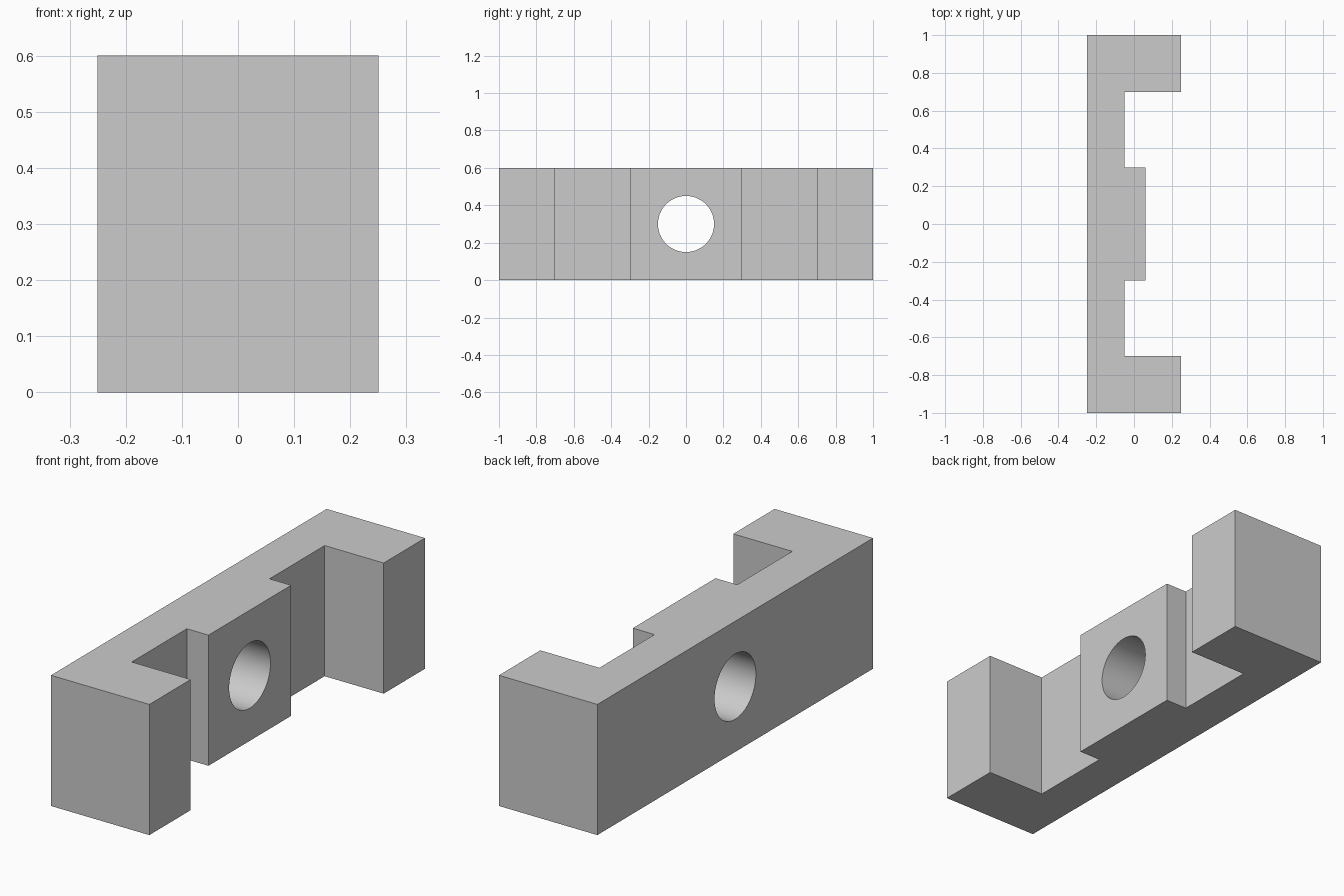
import bpy
import bmesh

HEIGHT = 0.6
BACK, WEB, BOSS, ARM = -0.25, -0.05, 0.06, 0.25

cube = bpy.data.objects.get("Cube")
if cube:
    bpy.data.objects.remove(cube, do_unlink=True)

grey = bpy.data.materials.new("plain_grey")
grey.use_nodes = True
grey.diffuse_color = (0.6, 0.6, 0.6, 1)
grey.node_tree.nodes["Principled BSDF"].inputs["Base Color"].default_value = (0.6, 0.6, 0.6, 1)

# Bracket: half of the plan outline, mirrored along y, then extruded upward
half = [(BOSS, 0.3), (WEB, 0.3), (WEB, 0.7), (ARM, 0.7), (ARM, 1), (BACK, 1)]
outline = half + [(x, -y) for x, y in reversed(half)]

bm = bmesh.new()
base = bm.faces.new([bm.verts.new((x, y, 0)) for x, y in outline])
top = bmesh.ops.extrude_face_region(bm, geom=[base])["geom"]
bmesh.ops.translate(bm, vec=(0, 0, HEIGHT),
                    verts=[v for v in top if isinstance(v, bmesh.types.BMVert)])
bmesh.ops.recalc_face_normals(bm, faces=bm.faces)
mesh = bpy.data.meshes.new("bracket")
bm.to_mesh(mesh)
bm.free()
mesh.materials.append(grey)
bracket = bpy.data.objects.new("bracket", mesh)
bpy.context.collection.objects.link(bracket)

# Round hole through the central boss
bpy.ops.mesh.primitive_cylinder_add(vertices=64, radius=0.15, depth=1,
                                    location=(0, 0, HEIGHT / 2),
                                    rotation=(0, 1.570796, 0))
cutter = bpy.context.object
cutter.name = "hole_cutter"
cutter.hide_render = True
cutter.data.materials.append(grey)

cut = bracket.modifiers.new("hole", 'BOOLEAN')
cut.operation = 'DIFFERENCE'
cut.solver = 'EXACT'
cut.object = cutter

bpy.ops.object.select_all(action='DESELECT')
bracket.select_set(True)
bpy.context.view_layer.objects.active = bracket
bpy.ops.object.modifier_apply(modifier=cut.name)
bpy.data.objects.remove(cutter, do_unlink=True)

# Smooth bore, crisp block edges
bpy.ops.object.shade_smooth_by_angle()
